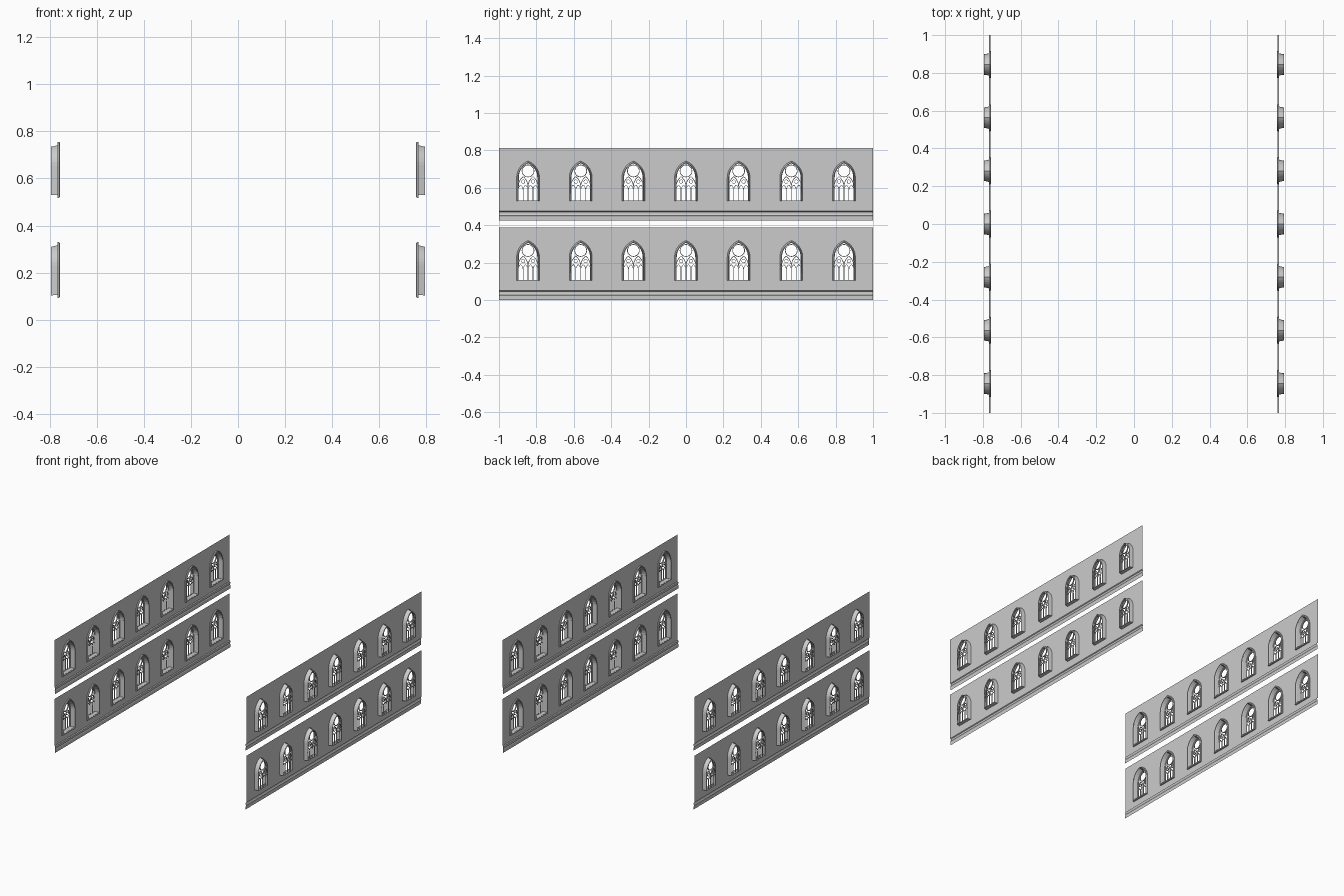
import bpy, bmesh
from math import sqrt, atan2, cos, sin, pi

if "Cube" in bpy.data.objects:
    bpy.data.objects.remove(bpy.data.objects["Cube"])

WALL_X, WALL_H, STOREY = 0.767, 0.388, 0.425
BAYS = [(i - 3) * 0.2815 for i in range(7)]
SPRING, CEN = 0.230, 0.033


def arc(w, spring, rise, n=7):
    """Pointed arch from left springing to right springing, half width w."""
    r = (w * w + rise * rise) / (2 * w)
    c = r - w
    a = atan2(rise, c)
    right = [(r * cos(a * i / n) - c, spring + r * sin(a * i / n)) for i in range(n + 1)]
    return [(-y, z) for y, z in right] + right[-2::-1]


def opening(w):
    """Closed concentric window outline of half width w."""
    base = min(0.105, 0.105 - (w - 0.060))
    r = w + CEN
    return [(-w, base)] + arc(w, SPRING, sqrt(r * r - CEN * CEN)) + [(w, base)]


def loft(bm, rings, closed=True):
    vs = [[bm.verts.new(p) for p in ring] for ring in rings]
    n = len(vs[0])
    for a, b in zip(vs, vs[1:]):
        for i in range(n if closed else n - 1):
            j = (i + 1) % n
            bm.faces.new((a[i], a[j], b[j], b[i]))


def bar(bm, pts, half, x0, x1, cy, loop=False):
    """Rectangular stone bar swept along a path in the window plane."""
    n = len(pts)
    rings = []
    for i, (y, z) in enumerate(pts):
        p = pts[(i - 1) % n] if loop else pts[max(i - 1, 0)]
        q = pts[(i + 1) % n] if loop else pts[min(i + 1, n - 1)]
        dy, dz = q[0] - p[0], q[1] - p[1]
        d = sqrt(dy * dy + dz * dz)
        oy, oz = -dz / d * half, dy / d * half
        rings.append([(x0, cy + y + oy, z + oz), (x1, cy + y + oy, z + oz),
                      (x1, cy + y - oy, z - oz), (x0, cy + y - oy, z - oz)])
    if loop:
        rings.append(rings[0])
    loft(bm, rings)


def circle(cy, cz, r, n=16):
    return [(cy + r * cos(2 * pi * i / n), cz + r * sin(2 * pi * i / n)) for i in range(n)]


def shift(pts, dy):
    return [(y + dy, z) for y, z in pts]


def finish(bm, name, normals=True):
    bmesh.ops.remove_doubles(bm, verts=bm.verts, dist=1e-6)
    if normals:
        bmesh.ops.recalc_face_normals(bm, faces=bm.faces)
    me = bpy.data.meshes.new(name)
    bm.to_mesh(me)
    bm.free()
    for level, z in (("lower", 0), ("upper", STOREY)):
        ob = bpy.data.objects.new(level + "_" + name, me)
        ob.location.z = z
        bpy.context.collection.objects.link(ob)
        # opposite side of the hall
        ob.modifiers.new("mirror", 'MIRROR').use_axis[0] = True


# wall sheet with pierced bays
bm = bmesh.new()
loops = [[(-1, 0.05), (1, 0.05), (1, WALL_H), (-1, WALL_H)]]
loops += [shift(opening(0.061), cy) for cy in BAYS]
for pts in loops:
    vs = [bm.verts.new((WALL_X, y, z)) for y, z in pts]
    for i, v in enumerate(vs):
        bm.edges.new((v, vs[(i + 1) % len(vs)]))
bmesh.ops.triangle_fill(bm, edges=bm.edges[:], use_beauty=True, normal=(1, 0, 0))
# shallow moulded foot of the wall
foot = [(WALL_X, 0.05), (0.761, 0.046), (0.761, 0.036), (0.765, 0.028), (0.762, 0.022), (0.762, 0)]
loft(bm, [[(x, -1, z), (x, 1, z)] for x, z in foot], closed=False)
finish(bm, "wall")

# inner moulded frame and splayed reveal
profile = [(0.072, WALL_X), (0.072, 0.760), (0.069, 0.757), (0.066, 0.757),
           (0.065, 0.761), (0.062, 0.759), (0.060, 0.764), (0.053, 0.794)]
bm = bmesh.new()
for cy in BAYS:
    loft(bm, [[(x, cy + y, z) for y, z in opening(w)] for w, x in profile])
finish(bm, "window_frame")

# tracery: border, mullions, lancets, sub-arches and round lights
bm = bmesh.new()
H = 0.0265
for cy in BAYS:
    bar(bm, opening(0.0515), 0.002, 0.785, 0.794, cy, loop=True)
    for y, top in ((-H, 0.165), (0, 0.185), (H, 0.165)):
        bar(bm, [(y, 0.105), (y, top)], 0.0016, 0.786, 0.793, cy)
    for s in (-1, 1):
        bar(bm, shift(arc(H, 0.180, 0.055), s * H), 0.0018, 0.786, 0.793, cy)
        bar(bm, circle(s * H, 0.208, 0.010, 10), 0.0012, 0.787, 0.792, cy, loop=True)
        for k in (0.5, 1.5):
            bar(bm, shift(arc(H / 2, 0.162, 0.028, 4), s * k * H), 0.0014, 0.787, 0.792, cy)
    bar(bm, circle(0, 0.265, 0.032, 20), 0.002, 0.786, 0.793, cy, loop=True)
finish(bm, "tracery")
